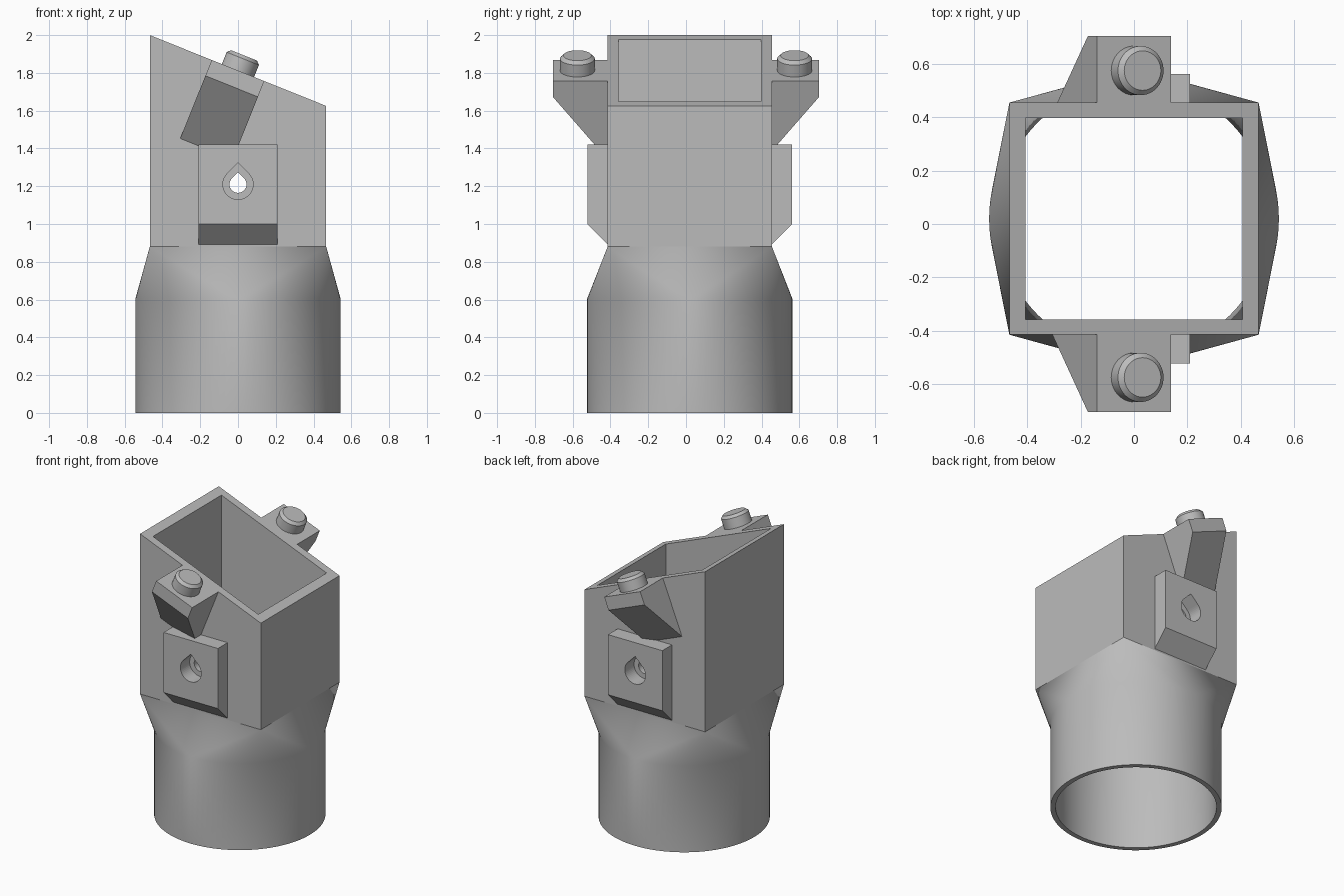
import bpy, bmesh, math
from mathutils import Matrix, Vector

cube = bpy.data.objects.get("Cube")
if cube:
    bpy.data.objects.remove(cube, do_unlink=True)

CY = 0.02                      # tube axis offset in y
SEG = 96
TOP = 1.8125                   # rim height on the axis
TILT = math.atan(0.4015)       # slope of the rim
FRAME = Matrix.Translation((0, 0, TOP)) @ Matrix.Rotation(TILT, 4, 'Y')

grey = bpy.data.materials.new("plain_grey")
grey.use_nodes = True
colour = (0.5, 0.5, 0.5, 1)
grey.diffuse_color = colour
grey.node_tree.nodes["Principled BSDF"].inputs["Base Color"].default_value = colour


def finish(name, bm):
    bmesh.ops.recalc_face_normals(bm, faces=bm.faces[:])
    mesh = bpy.data.meshes.new(name)
    bm.to_mesh(mesh)
    bm.free()
    mesh.materials.append(grey)
    obj = bpy.data.objects.new(name, mesh)
    bpy.context.collection.objects.link(obj)
    return obj


def prism(name, outline, direction, matrix=Matrix()):
    """Extrude a closed outline of 3D points along a direction."""
    bm = bmesh.new()
    face = bm.faces.new([bm.verts.new(p) for p in outline])
    new = bmesh.ops.extrude_face_region(bm, geom=[face])["geom"]
    bmesh.ops.translate(bm, vec=direction,
                        verts=[v for v in new if isinstance(v, bmesh.types.BMVert)])
    bm.transform(matrix)
    return finish(name, bm)


def adapter(name, radius, hx, hy, z_bottom, z_top):
    """Round tube that blends into a rectangular duct."""
    bm = bmesh.new()
    low, high = 0.605, 0.88
    for i in range(SEG):
        a = math.tau * i / SEG
        bm.verts.new((radius * math.cos(a), CY + radius * math.sin(a), low))
    for sx in (-1, 1):
        for sy in (-1, 1):
            bm.verts.new((sx * hx, CY + sy * hy, high))
    bmesh.ops.convex_hull(bm, input=bm.verts[:])
    caps = [f for f in bm.faces if max(v.co.z for v in f.verts) - min(v.co.z for v in f.verts) < 1e-4]
    bmesh.ops.delete(bm, geom=caps, context='FACES')
    rims = [e for e in bm.edges if e.is_boundary]
    new = bmesh.ops.extrude_edge_only(bm, edges=rims)["geom"]
    for v in new:
        if isinstance(v, bmesh.types.BMVert):
            v.co.z = z_bottom if v.co.z < 0.7 else z_top(v.co.x)
    bmesh.ops.holes_fill(bm, edges=[e for e in bm.edges if e.is_boundary], sides=0)
    return finish(name, bm)


def boolean(target, other, operation):
    mod = target.modifiers.new(operation.lower(), 'BOOLEAN')
    mod.object, mod.operation, mod.solver = other, operation, 'EXACT'
    bpy.context.view_layer.objects.active = target
    bpy.ops.object.modifier_apply(modifier=mod.name)
    bpy.data.objects.remove(other, do_unlink=True)


def teardrop(name, r, y, depth):
    arc = [math.radians(135 + 270 * i / 36) for i in range(37)]
    pts = [(r * math.cos(a), y, 1.21 + r * math.sin(a)) for a in arc]
    pts.append((0, y, 1.21 + r * math.sqrt(2)))
    return prism(name, pts, (0, depth, 0))


# Outer shell with sloped rim
body = adapter("duct_adapter", 0.543, 0.467, 0.435, 0, lambda x: TOP - 0.4015 * x)

for side in (-1, 1):
    # Screw plate with chamfered underside
    wall, out = CY + side * 0.42, CY + side * 0.542
    plate = [(-0.21, wall, 1.42), (-0.21, out, 1.42), (-0.21, out, 1.0),
             (-0.21, CY + side * 0.435, 0.892), (-0.21, wall, 0.892)]
    boolean(body, prism("screw_plate", plate, (0.42, 0, 0)), 'UNION')
    # Bracket arm set square to the rim
    arm = [(-0.15, side * y, z) for y, z in
           ((0.405, 0), (0.705, 0), (0.705, -0.09), (0.405, -0.46))]
    boolean(body, prism("bracket_arm", arm, (0.3, 0, 0), FRAME), 'UNION')

# Bore and teardrop screw holes
boolean(body, adapter("bore", 0.51, 0.407, 0.378, -0.1, lambda x: 2.3), 'DIFFERENCE')
boolean(body, teardrop("screw_hole", 0.045, -1, 2), 'DIFFERENCE')
for side in (-1, 1):
    hole = teardrop("counterbore", 0.08, CY + side * 0.6, -side * 0.16)
    boolean(body, hole, 'DIFFERENCE')


def smooth(obj, angle):
    bpy.ops.object.select_all(action='DESELECT')
    obj.select_set(True)
    bpy.context.view_layer.objects.active = obj
    bpy.ops.object.shade_smooth_by_angle(angle=math.radians(angle))


# Round lower part is smooth, the duct above it is flat
smooth(body, 30)
for poly in body.data.polygons:
    if poly.center.z > 0.88:
        poly.use_smooth = False

# Pegs with bevelled tops
for side, label in ((-1, "front"), (1, "back")):
    bm = bmesh.new()
    bmesh.ops.create_cone(bm, cap_ends=True, segments=48, radius1=0.092,
                          radius2=0.092, depth=0.11)
    rim = [e for e in bm.edges if all(v.co.z > 0 for v in e.verts)]
    bmesh.ops.bevel(bm, geom=rim, offset=0.018, segments=1, affect='EDGES')
    bm.transform(FRAME @ Matrix.Translation(Vector((0, side * 0.575, 0.031))))
    smooth(finish(label + "_peg", bm), 30)
